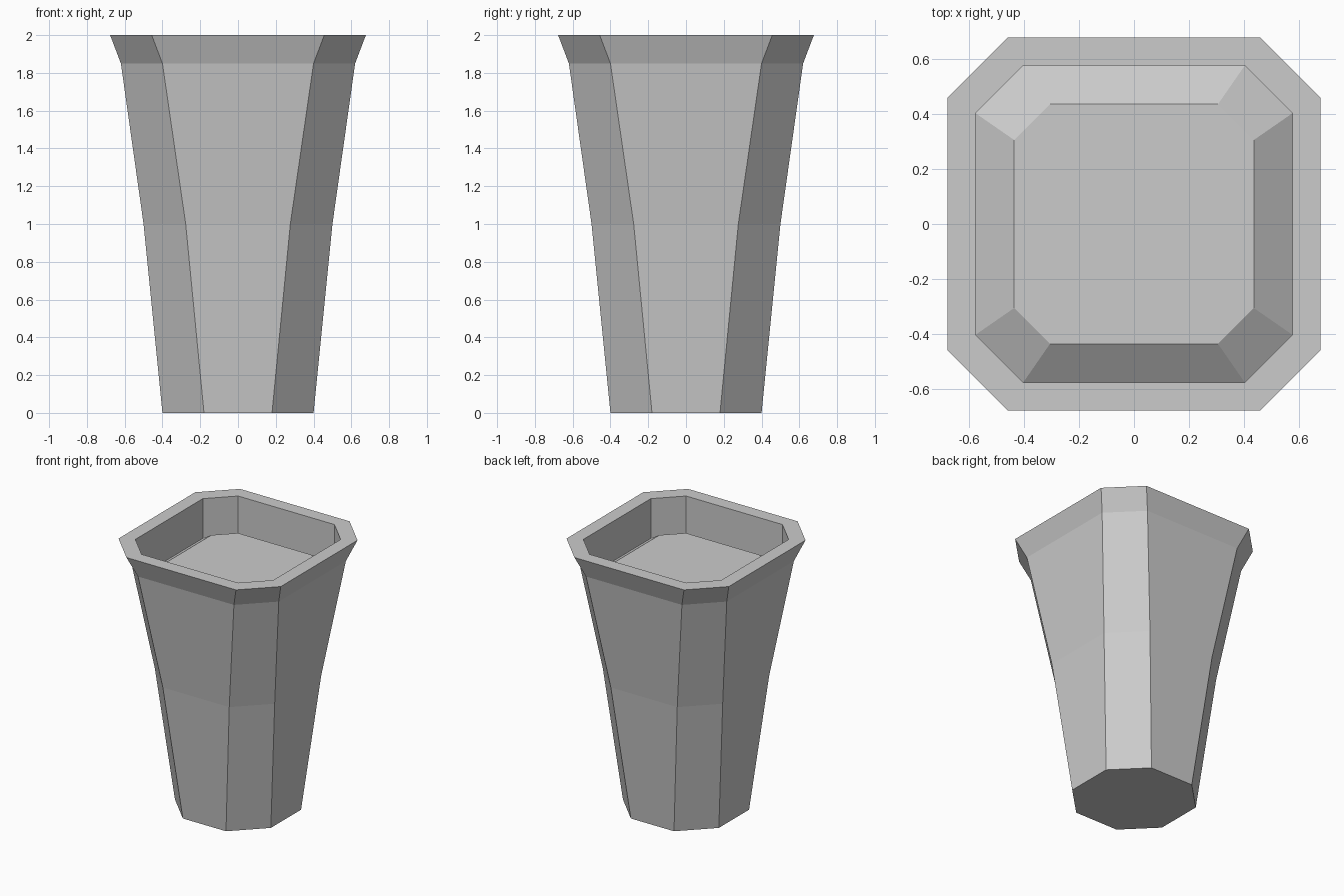
import bpy
import bmesh

if "Cube" in bpy.data.objects:
    bpy.data.objects.remove(bpy.data.objects["Cube"])


def octagon(half, flat, z):
    """Square ring with cut corners: half-width and half-length of each flat side."""
    return [(half, -flat, z), (half, flat, z), (flat, half, z), (-flat, half, z),
            (-half, flat, z), (-half, -flat, z), (-flat, -half, z), (flat, -half, z)]


def stacked_rings(name, profile, cap_start):
    """Join cut-corner rings in order, capping the last and optionally the first."""
    bm = bmesh.new()
    rings = [[bm.verts.new(p) for p in octagon(*row)] for row in profile]
    for a, b in zip(rings, rings[1:]):
        for i in range(8):
            j = (i + 1) % 8
            bm.faces.new((a[i], a[j], b[j], b[i]))
    if cap_start:
        bm.faces.new(rings[0][::-1])
    bm.faces.new(rings[-1])
    mesh = bpy.data.meshes.new(name)
    bm.to_mesh(mesh)
    bm.free()
    obj = bpy.data.objects.new(name, mesh)
    bpy.context.collection.objects.link(obj)
    return obj


# Tapered pot: outside wall upward, flared rim, then down the inside
stacked_rings("planter_pot", [
    (0.40, 0.18, 0.0),
    (0.50, 0.277, 1.0),
    (0.62, 0.40, 1.85),
    (0.677, 0.457, 2.0),
    (0.575, 0.402, 2.0),
    (0.575, 0.402, 1.70),
], cap_start=True)

# Soil: low mound with sloped edges inside the pot
stacked_rings("soil_mound", [
    (0.575, 0.402, 1.70),
    (0.435, 0.305, 1.80),
], cap_start=False)
